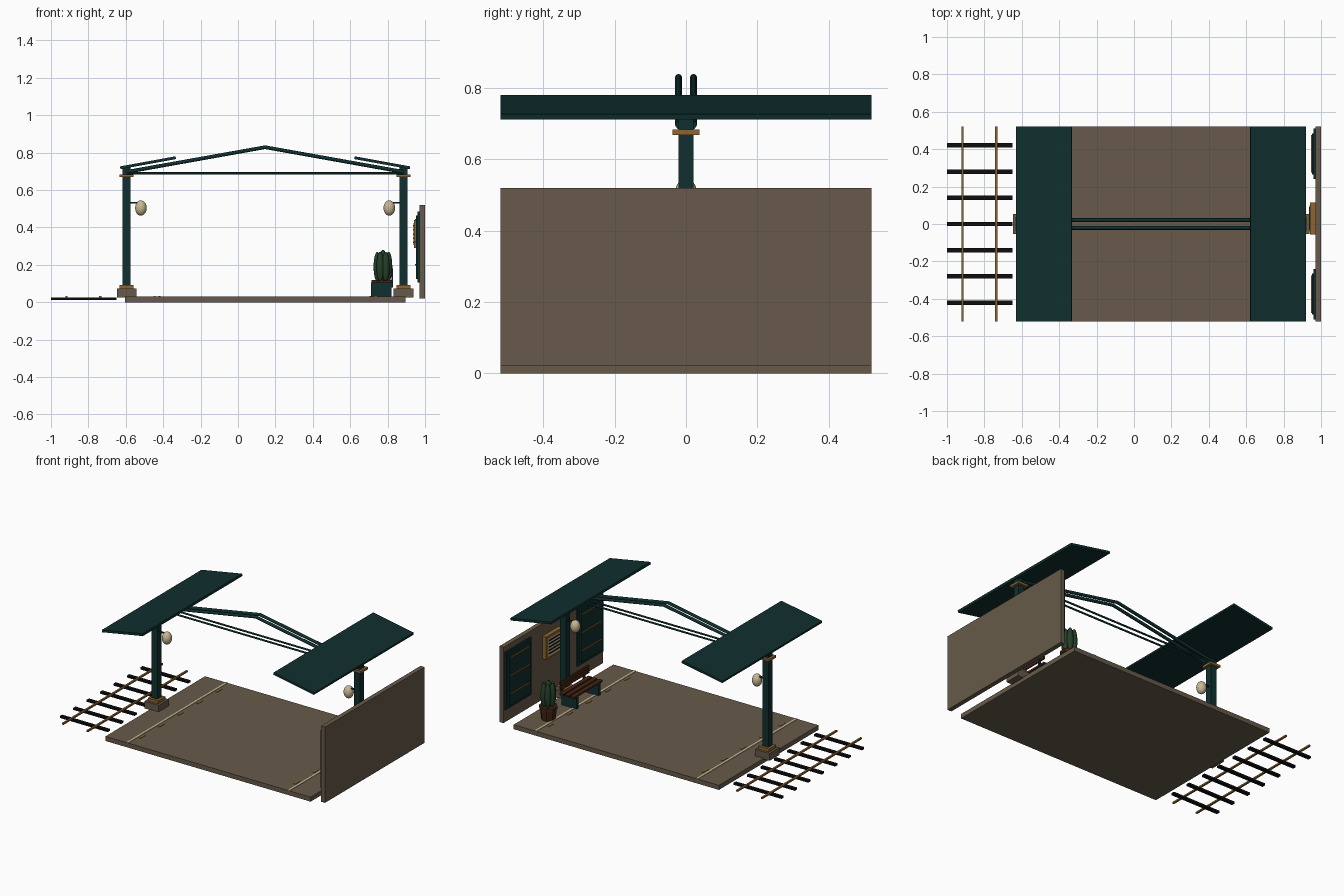
import bpy, math

if "Cube" in bpy.data.objects:
    bpy.data.objects.remove(bpy.data.objects["Cube"])

def mat(name, r, g, b):
    m = bpy.data.materials.new(name)
    m.diffuse_color = (r, g, b, 1)
    m.use_nodes = True
    m.node_tree.nodes["Principled BSDF"].inputs["Base Color"].default_value = m.diffuse_color
    return m

STONE = mat("stone", 0.135, 0.102, 0.068)
TEAL = mat("dark teal", 0.005, 0.028, 0.028)
BRASS = mat("brass", 0.27, 0.13, 0.03)
CREAM = mat("cream", 0.58, 0.48, 0.29)
WOOD = mat("red brown wood", 0.06, 0.018, 0.007)
GREEN = mat("cactus green", 0.017, 0.05, 0.022)
BLACK = mat("black", 0.004, 0.004, 0.005)

def finish(ob, name, m):
    ob.name = name
    ob.data.materials.append(m)
    return ob

def box(name, m, x0, x1, y0, y1, z0, z1, tilt=0):
    bpy.ops.mesh.primitive_cube_add(
        size=1, location=((x0 + x1) / 2, (y0 + y1) / 2, (z0 + z1) / 2), rotation=(0, tilt, 0))
    ob = bpy.context.object
    ob.scale = (x1 - x0, y1 - y0, z1 - z0)
    return finish(ob, name, m)

def cbox(name, m, c, s, tilt=0):
    return box(name, m, *[v for p, d in zip(c, s) for v in (p - d / 2, p + d / 2)], tilt)

def ball(name, m, c, r, tilt=(0, 0, 0)):
    bpy.ops.mesh.primitive_uv_sphere_add(segments=20, ring_count=12, radius=1, location=c, rotation=tilt)
    ob = bpy.context.object
    ob.scale = r
    bpy.ops.object.shade_smooth()
    return finish(ob, name, m)

def drum(name, m, c, r1, r2, h):
    bpy.ops.mesh.primitive_cone_add(vertices=8, radius1=r1, radius2=r2, depth=h, location=c,
                                    rotation=(0, 0, math.pi / 8))
    return finish(bpy.context.object, name, m)

def rod(name, m, pts, r):
    cu = bpy.data.curves.new(name, 'CURVE')
    cu.dimensions = '3D'
    cu.bevel_depth = r
    cu.bevel_resolution = 2
    cu.use_fill_caps = True
    sp = cu.splines.new('POLY')
    sp.points.add(len(pts) - 1)
    for p, co in zip(sp.points, pts):
        p.co = (*co, 1)
    ob = bpy.data.objects.new(name, cu)
    bpy.context.collection.objects.link(ob)
    return finish(ob, name, m)

CX = 0.145   # middle of the platform
HY = 0.52    # half depth

# Platform and back wall
box("platform", STONE, CX - 0.75, CX + 0.75, -HY, HY, 0, 0.03)
box("wall", STONE, 0.97, 1.0, -HY, HY, 0.02, HY)

# Both platform sides: column, lamp, canopy, edge stripe
for s, side in ((-1, "left"), (1, "right")):
    x = CX + s * 0.74
    cbox(side + "_column_base", STONE, (x, 0, 0.049), (0.105, 0.105, 0.048))
    cbox(side + "_lower_collar", BRASS, (x, 0, 0.083), (0.075, 0.075, 0.02))
    cbox(side + "_column", TEAL, (x, 0, 0.395), (0.043, 0.043, 0.65))
    cbox(side + "_upper_collar", BRASS, (x, 0, 0.676), (0.075, 0.075, 0.015))
    cbox(side + "_lamp_bracket", TEAL, (x - s * 0.045, 0, 0.532), (0.06, 0.01, 0.008))
    ball(side + "_lamp", CREAM, (CX + s * 0.664, 0, 0.504), (0.031, 0.031, 0.041))
    cbox(side + "_canopy", TEAL, (CX + s * 0.626, 0, 0.746), (0.302, 2 * HY, 0.015), s * 0.18)
    xs = CX + s * 0.59
    cbox(side + "_edge_stripe", CREAM, (xs, 0, 0.031), (0.014, 2 * HY, 0.004))
    for i in range(5):
        cbox(side + "_edge_mark", BRASS, (xs - s * 0.025, -0.4 + 0.2 * i, 0.031), (0.012, 0.05, 0.004))

# Twin roof trusses
for y in (-0.021, 0.021):
    rod("truss_rafter", TEAL, [(CX - 0.74, y, 0.697), (CX, y, 0.829), (CX + 0.74, y, 0.697)], 0.01)
    rod("truss_tie", TEAL, [(CX - 0.74, y, 0.69), (CX + 0.74, y, 0.69)], 0.006)

# Railway track
for i in range(7):
    cbox("sleeper", BLACK, (-0.825, -0.42 + 0.14 * i, 0.019), (0.35, 0.024, 0.013))
for x in (-0.917, -0.737):
    cbox("rail", BRASS, (x, 0, 0.029), (0.012, 2 * HY, 0.01))

# Shuttered doors on the wall
for y in (-0.375, 0.375):
    cbox("door_frame", TEAL, (0.966, y, 0.295), (0.012, 0.27, 0.38))
    cbox("door_panel", TEAL, (0.957, y, 0.295), (0.012, 0.22, 0.34))
    for z in (0.2, 0.32, 0.44):
        cbox("door_bar", BRASS, (0.95, y, z), (0.008, 0.2, 0.008))

# Timetable board
cbox("board_frame", BRASS, (0.957, 0.03, 0.365), (0.03, 0.17, 0.15))
cbox("board_sheet", CREAM, (0.941, 0.03, 0.365), (0.004, 0.14, 0.12))
for i in range(5):
    cbox("board_line", BLACK, (0.938, 0.03, 0.322 + 0.0215 * i), (0.003, 0.12, 0.008))

# Bench
for y in (-0.115, 0.115):
    cbox("bench_leg", TEAL, (0.767, y, 0.068), (0.11, 0.02, 0.076))
    cbox("bench_back_post", TEAL, (0.825, y, 0.13), (0.01, 0.015, 0.1))
for x in (0.728, 0.767, 0.806):
    cbox("bench_seat_slat", WOOD, (x, 0, 0.112), (0.028, 0.3, 0.012))
for z in (0.15, 0.18):
    cbox("bench_back_slat", WOOD, (0.816, 0, z), (0.01, 0.3, 0.022))

# Potted cactus
PX, PY = 0.775, 0.33
drum("pot", WOOD, (PX, PY, 0.065), 0.044, 0.052, 0.07)
drum("pot_rim", WOOD, (PX, PY, 0.108), 0.057, 0.057, 0.018)
ball("cactus_core", GREEN, (PX, PY, 0.195), (0.026, 0.026, 0.085))
for i in range(6):
    a = i * math.pi / 3
    ball("cactus_lobe", GREEN, (PX + 0.03 * math.cos(a), PY + 0.03 * math.sin(a), 0.19),
         (0.02, 0.02, 0.08))
